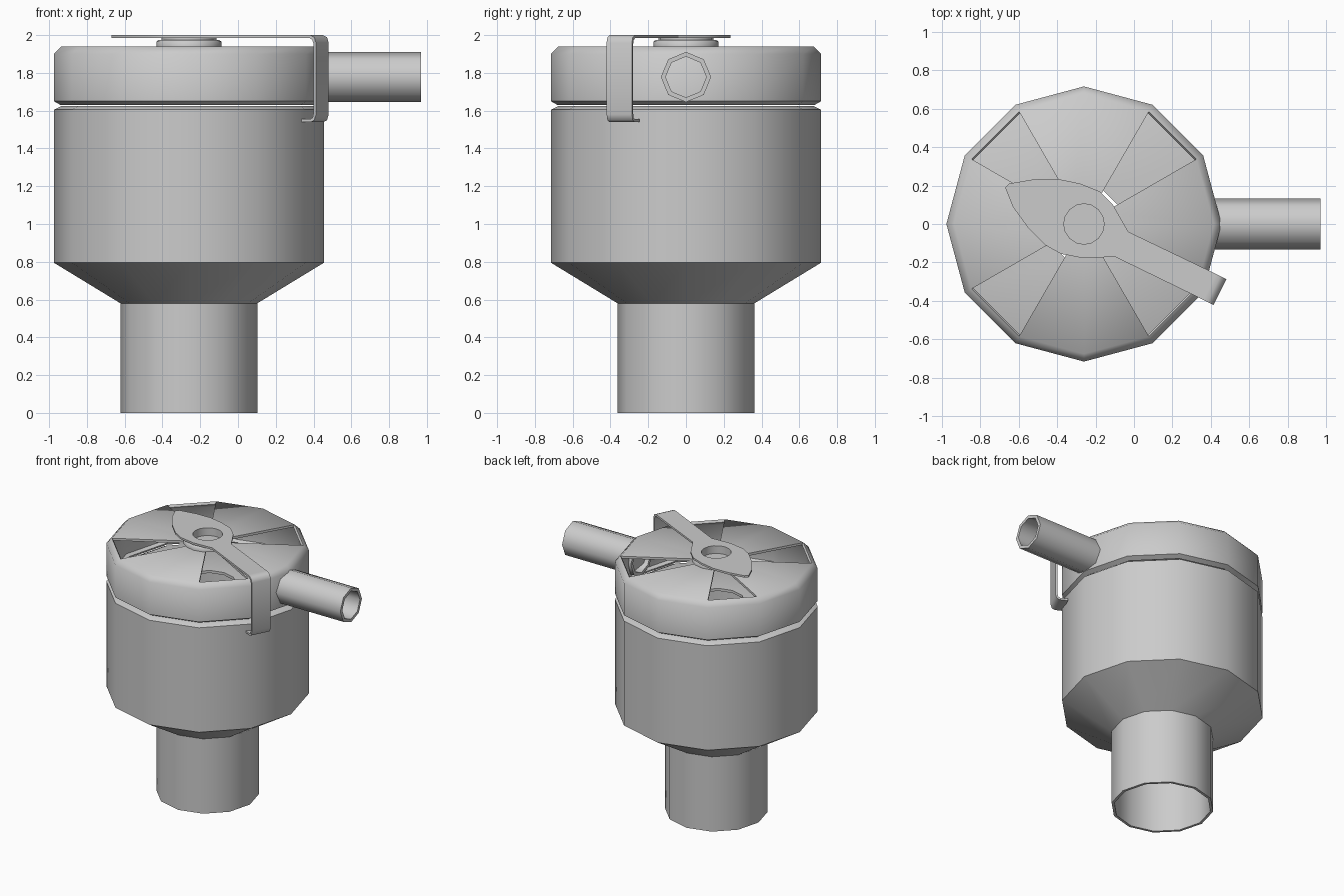
import bpy, bmesh, math
from mathutils import Matrix, Vector

cube = bpy.data.objects.get("Cube")
if cube:
    bpy.data.objects.remove(cube, do_unlink=True)

AXIS = Vector((-0.26, 0, 0))
ARM_ANGLE = math.atan2(-0.5, 1)

grey = bpy.data.materials.new("plain_grey")
grey.use_nodes = True
grey.diffuse_color = (0.6, 0.6, 0.6, 1)
grey.node_tree.nodes["Principled BSDF"].inputs["Base Color"].default_value = (0.6, 0.6, 0.6, 1)


def finish(obj, angle=50):
    """Give the part its colour and smooth its shallow edges."""
    obj.data.materials.clear()
    obj.data.materials.append(grey)
    bpy.ops.object.select_all(action='DESELECT')
    obj.select_set(True)
    bpy.context.view_layer.objects.active = obj
    for mod in list(obj.modifiers):
        bpy.ops.object.modifier_apply(modifier=mod.name)
    bpy.ops.object.shade_smooth_by_angle(angle=math.radians(angle))


def make_object(name, bm, matrix):
    bmesh.ops.recalc_face_normals(bm, faces=bm.faces[:])
    bm.transform(matrix)
    mesh = bpy.data.meshes.new(name)
    bm.to_mesh(mesh)
    bm.free()
    obj = bpy.data.objects.new(name, mesh)
    bpy.context.collection.objects.link(obj)
    return obj


def ring(bm, radius, z, sides):
    step = math.tau / sides
    return [bm.verts.new((radius * math.cos(i * step), radius * math.sin(i * step), z))
            for i in range(sides)]


def bridge(bm, low, high, skip=lambda i: False):
    n = len(low)
    for i in range(n):
        if not skip(i):
            j = (i + 1) % n
            bm.faces.new((low[i], low[j], high[j], high[i]))


def revolve(name, profile, sides, matrix=Matrix.Translation(AXIS)):
    """Turn a closed (radius, height) profile round the axis."""
    bm = bmesh.new()
    rings = [ring(bm, r, z, sides) for r, z in profile]
    for a, b in zip(rings, rings[1:] + rings[:1]):
        bridge(bm, a, b)
    obj = make_object(name, bm, matrix)
    finish(obj)
    return obj


# Hollow body: outlet, cone, drum and a top plate with a round hole
revolve("body", [(0.362, 0), (0.362, 0.58), (0.715, 0.795), (0.715, 1.605),
                 (0.675, 1.625), (0.2, 1.625), (0.2, 1.605), (0.69, 1.6),
                 (0.69, 0.81), (0.342, 0.6), (0.342, 0)], 12)

# Lid shell with four wedge openings
bm = bmesh.new()
lid_profile = [(0.68, 1.63), (0.715, 1.65), (0.715, 1.9), (0.675, 1.94), (0.12, 1.94)]
rings = [ring(bm, r, z, 12) for r, z in lid_profile]
for a, b in zip(rings[:3], rings[1:4]):
    bridge(bm, a, b)
bridge(bm, rings[3], rings[4], skip=lambda i: i % 3 == 1)
bm.faces.new(rings[4])
lid = make_object("lid", bm, Matrix.Translation(AXIS))
shell = lid.modifiers.new("shell", 'SOLIDIFY')
shell.thickness = 0.02
shell.offset = -1
finish(lid)

# Side pipe
revolve("side_pipe", [(0.133, 0.38), (0.133, 0.97), (0.108, 0.97), (0.108, 0.38)], 8,
        Matrix.Translation((0, 0, 1.778)) @ Matrix.Rotation(math.pi / 2, 4, 'Y'))

# Stepped hub under the latch
revolve("hub", [(0.172, 1.938), (0.172, 1.965), (0.16, 1.975), (0.145, 1.975),
                (0.145, 1.99), (0.105, 1.99), (0.105, 1.938)], 16)

# Latch plate: flat outline with a round hole
outline = [(0.23, -0.04), (0.15, 0.1), (0.08, 0.17), (-0.02, 0.21), (-0.14, 0.235),
           (-0.26, 0.232), (-0.39, 0.21), (-0.41, 0.19), (-0.37, 0.09), (-0.29, -0.02),
           (-0.2, -0.11), (-0.12, -0.155), (0, -0.178), (0.16, -0.17)]
turn = Matrix.Rotation(ARM_ANGLE, 2)
outline += [tuple(turn @ Vector((0.73, side))) for side in (-0.075, 0.075)]
hole = [(0.105 * math.cos(i * math.tau / 16), 0.105 * math.sin(i * math.tau / 16))
        for i in range(16)]
curve = bpy.data.curves.new("latch_plate", 'CURVE')
curve.dimensions = '2D'
curve.fill_mode = 'BOTH'
curve.extrude = 0.0075
for points in (outline, hole):
    spline = curve.splines.new('POLY')
    spline.points.add(len(points) - 1)
    for p, (x, y) in zip(spline.points, points):
        p.co = (x, y, 0, 1)
    spline.use_cyclic_u = True
plate = bpy.data.objects.new("latch_plate", curve)
bpy.context.collection.objects.link(plate)
plate.location = AXIS + Vector((0, 0, 1.9925))
bpy.ops.object.select_all(action='DESELECT')
plate.select_set(True)
bpy.context.view_layer.objects.active = plate
bpy.ops.object.convert(target='MESH')
finish(bpy.context.view_layer.objects.active, 30)

# Latch strap: bent over the rim with a hook at the bottom
strap = [(0.73, 2), (0.755, 2), (0.78, 1.988), (0.79, 1.96), (0.79, 1.58), (0.78, 1.55),
         (0.76, 1.54), (0.7, 1.54), (0.7, 1.555), (0.755, 1.555), (0.77, 1.563),
         (0.775, 1.585), (0.775, 1.955), (0.768, 1.975), (0.75, 1.985), (0.73, 1.985)]
bm = bmesh.new()
near, far = ([bm.verts.new((u, side, z)) for u, z in strap] for side in (-0.075, 0.075))
bridge(bm, near, far)
bm.faces.new(near)
bm.faces.new(far[::-1])
finish(make_object("latch_strap", bm,
                   Matrix.Translation(AXIS) @ Matrix.Rotation(ARM_ANGLE, 4, 'Z')))
